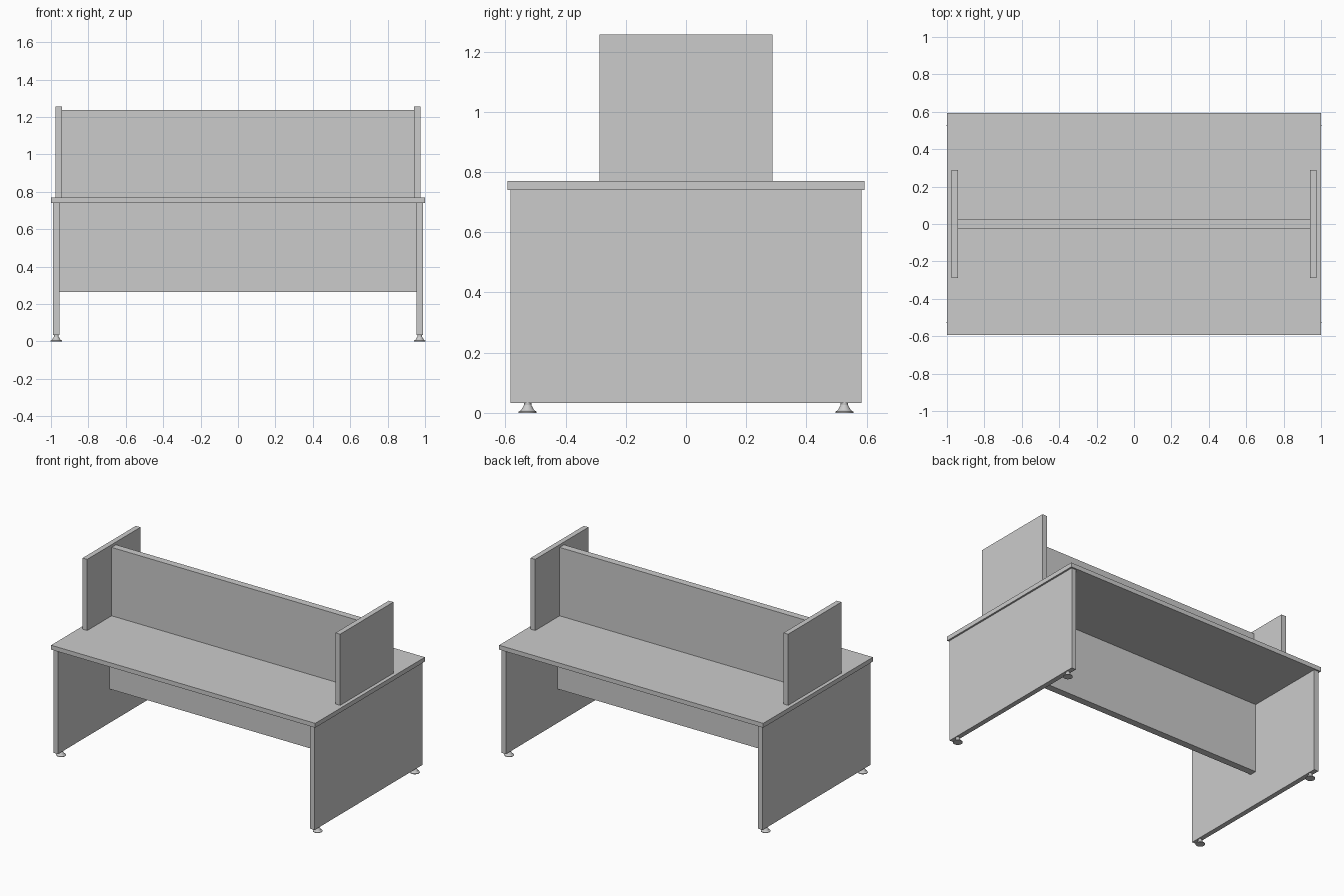
import bpy, bmesh
from math import radians
from mathutils import Matrix

if "Cube" in bpy.data.objects:
    bpy.data.objects.remove(bpy.data.objects["Cube"])


def board(name, x, y, z):
    """Rectangular board given its (min, max) on each axis."""
    bm = bmesh.new()
    bmesh.ops.create_cube(bm, size=1)
    for v in bm.verts:
        v.co = [(a + b) / 2 + c * (b - a) for (a, b), c in zip((x, y, z), v.co)]
    link(name, bm)


def link(name, bm):
    mesh = bpy.data.meshes.new(name)
    bm.to_mesh(mesh)
    bm.free()
    ob = bpy.data.objects.new(name, mesh)
    bpy.context.collection.objects.link(ob)
    return ob


def foot(name, x, y):
    """Levelling foot turned from a half profile of (radius, height)."""
    profile = [(0, 0), (0.03, 0), (0.03, 0.004), (0.022, 0.009), (0.012, 0.026),
               (0.012, 0.034), (0, 0.034)]
    bm = bmesh.new()
    vs = [bm.verts.new((r, 0, z)) for r, z in profile]
    es = [bm.edges.new(p) for p in zip(vs, vs[1:])]
    bmesh.ops.spin(bm, geom=vs + es, cent=(0, 0, 0), axis=(0, 0, 1),
                   angle=radians(360), steps=24, use_duplicate=False)
    bmesh.ops.remove_doubles(bm, verts=bm.verts, dist=1e-5)
    bmesh.ops.recalc_face_normals(bm, faces=bm.faces)
    bmesh.ops.transform(bm, matrix=Matrix.Translation((x, y, 0)), verts=bm.verts)
    ob = link(name, bm)
    bpy.ops.object.select_all(action='DESELECT')
    ob.select_set(True)
    bpy.context.view_layer.objects.active = ob
    bpy.ops.object.shade_smooth_by_angle(angle=radians(25))


# Worktop, divider screen and modesty panel
board("worktop", (-1, 1), (-0.593, 0.593), (0.74, 0.77))
board("divider_screen", (-0.94, 0.94), (-0.024, 0.024), (0.77, 1.238))
board("modesty_panel", (-0.955, 0.955), (-0.024, 0.024), (0.265, 0.74))

# Mirrored ends: leg panel, side screen and two feet
for side, s in (("left", -1), ("right", 1)):
    board(side + "_leg_panel", sorted((s * 0.955, s * 0.988)), (-0.583, 0.583), (0.033, 0.74))
    board(side + "_side_screen", sorted((s * 0.94, s * 0.975)), (-0.288, 0.288), (0.77, 1.257))
    for end, t in (("front", -1), ("back", 1)):
        foot(f"{side}_{end}_foot", s * 0.9715, t * 0.526)
